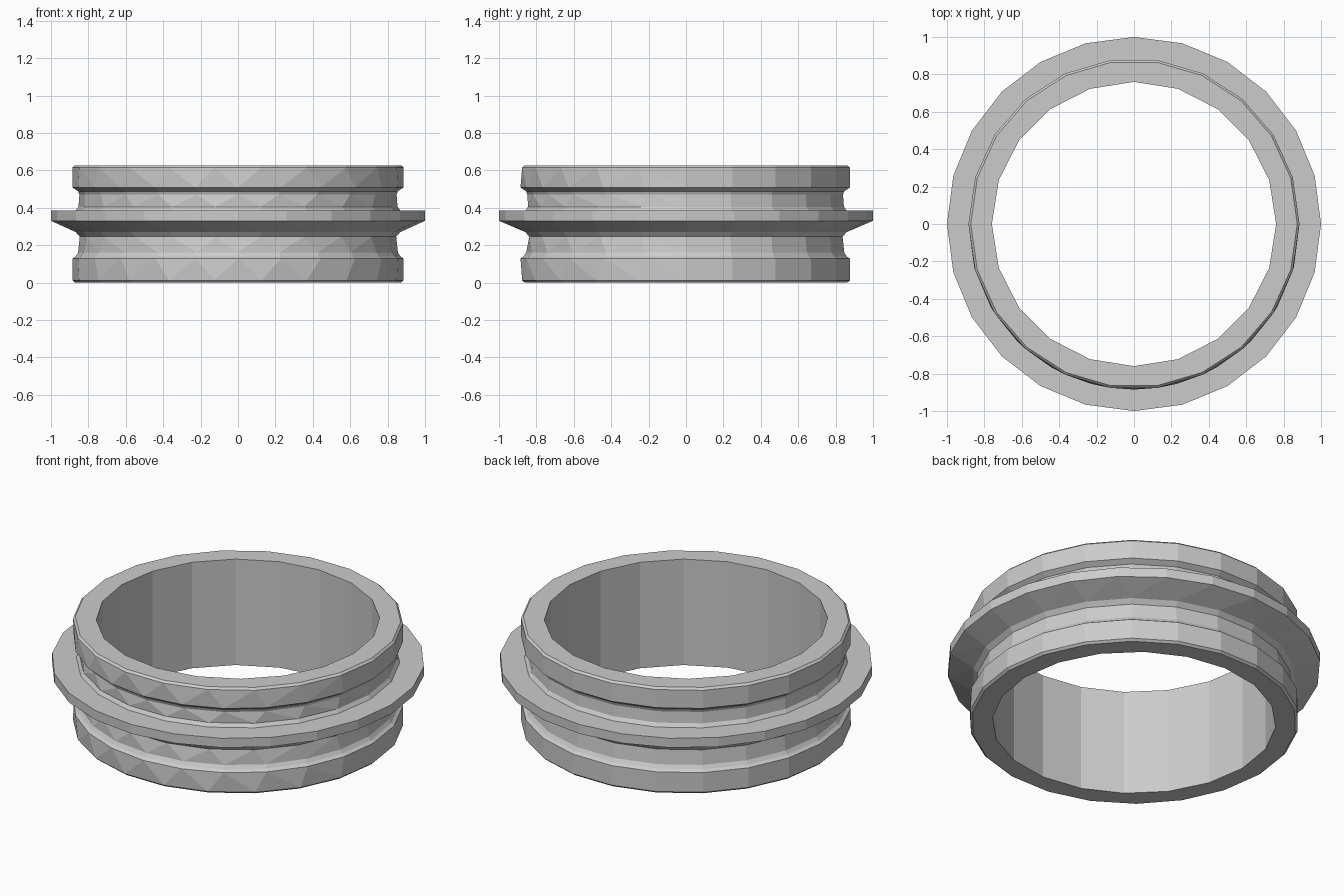
import bpy, bmesh, math

if "Cube" in bpy.data.objects:
    bpy.data.objects.remove(bpy.data.objects["Cube"])


def half_ring_angles(back, front):
    """Angles of a ring with its own side count on the back and front halves."""
    a = [math.pi * i / back for i in range(back)]
    return a + [math.pi + math.pi * i / front for i in range(front)]


def add_ring(bm, r, z, back, front):
    angles = half_ring_angles(back, front)
    return angles, [bm.verts.new((r * math.cos(a), r * math.sin(a), z)) for a in angles]


def bridge(bm, lower, upper):
    """Join two rings: quads where the angles match, triangles where they differ."""
    (a, va), (b, vb) = lower, upper
    na, nb = len(va), len(vb)
    a, b = a + [2 * math.pi], b + [2 * math.pi]
    i = j = 0
    while i < na or j < nb:
        p, q = va[i % na], vb[j % nb]
        if i < na and j < nb and abs(a[i + 1] - b[j + 1]) < 1e-5 and abs(a[i] - b[j]) < 1e-5:
            bm.faces.new((p, va[(i + 1) % na], vb[(j + 1) % nb], q))
            i, j = i + 1, j + 1
        elif j >= nb or (i < na and a[i + 1] <= b[j + 1] + 1e-6):
            bm.faces.new((p, va[(i + 1) % na], q))
            i += 1
        else:
            bm.faces.new((p, vb[(j + 1) % nb], q))
            j += 1


# Profile from bottom bore, up the outside, to the top bore:
# radius, height, half-ring sides at the back, half-ring sides at the front
profile = [
    (0.76, 0.0, 10, 10),
    (0.872, 0.0, 11, 11), (0.885, 0.012, 11, 11),      # bottom rim
    (0.885, 0.128, 11, 12), (0.868, 0.14, 11, 12),
    (0.855, 0.16, 11, 12), (0.846, 0.245, 11, 11),     # lower groove
    (0.868, 0.27, 11, 11),
    (1.0, 0.33, 12, 12), (1.0, 0.385, 12, 12),         # flange
    (0.868, 0.385, 11, 11), (0.853, 0.405, 11, 11),    # upper groove
    (0.848, 0.47, 11, 12), (0.855, 0.488, 11, 12),
    (0.873, 0.5, 11, 12), (0.885, 0.508, 11, 12),      # top rim
    (0.885, 0.615, 11, 11), (0.873, 0.627, 11, 11),
    (0.76, 0.627, 10, 10),
]

bm = bmesh.new()
rings = [add_ring(bm, *p) for p in profile]
for k in range(len(rings)):
    bridge(bm, rings[k], rings[(k + 1) % len(rings)])
bmesh.ops.recalc_face_normals(bm, faces=bm.faces)

mesh = bpy.data.meshes.new("flanged_ring")
bm.to_mesh(mesh)
bm.free()
ring = bpy.data.objects.new("flanged_ring", mesh)
bpy.context.collection.objects.link(ring)
